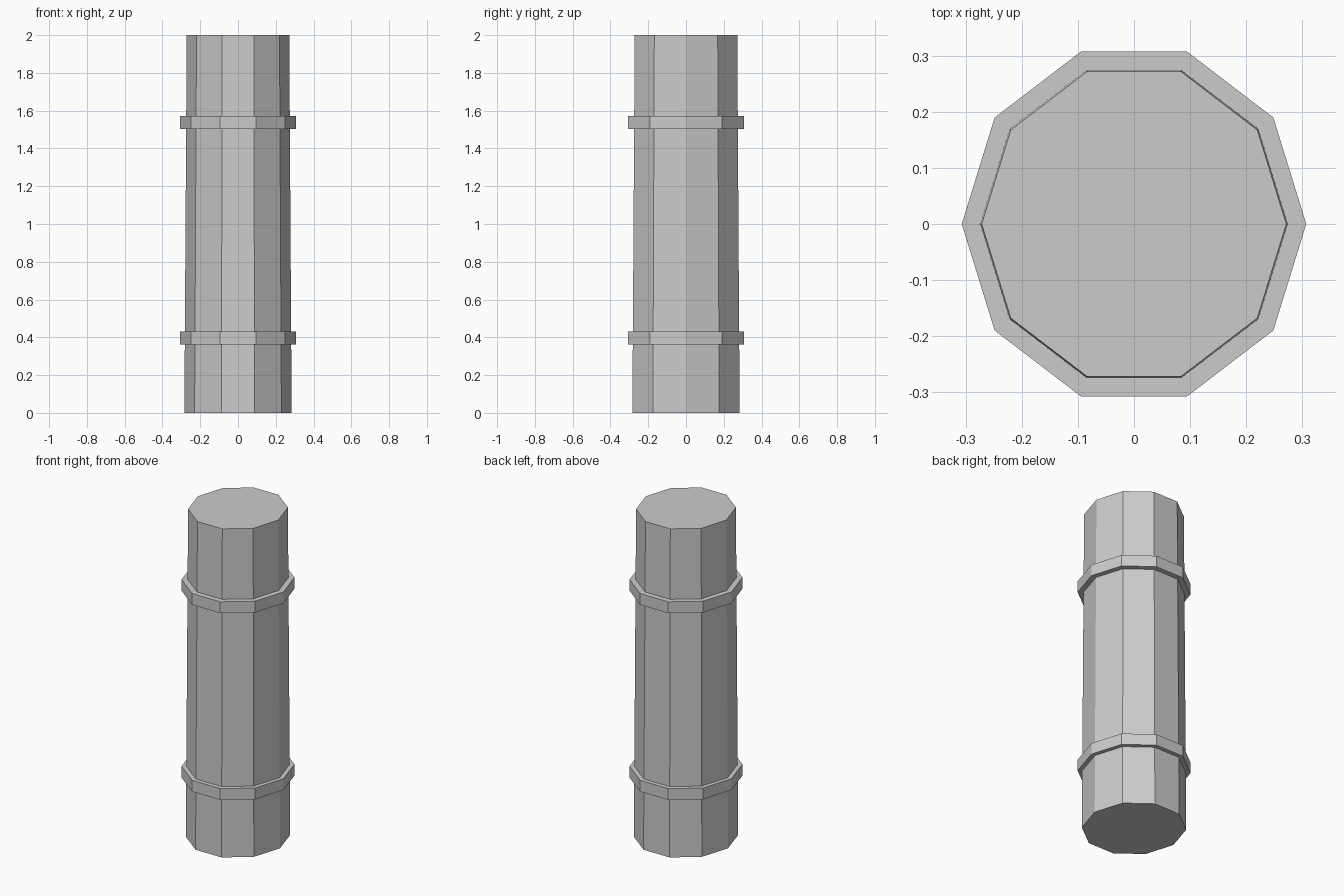
import bpy
import math

if "Cube" in bpy.data.objects:
    bpy.data.objects.remove(bpy.data.objects["Cube"])

SIDES = 10
# Stretch so the ten-sided outline is equally wide in x and y
Y_STRETCH = 1 / math.sin(math.radians(72))

grey = bpy.data.materials.new("plain grey")
grey.diffuse_color = (0.6, 0.6, 0.6, 1)
grey.use_nodes = True
grey.node_tree.nodes["Principled BSDF"].inputs["Base Color"].default_value = grey.diffuse_color


def ten_sided(name, r_bottom, r_top, z0, z1):
    """Flat-faced ten-sided drum with corners on the x axis."""
    bpy.ops.mesh.primitive_cone_add(
        vertices=SIDES, radius1=r_bottom, radius2=r_top, depth=z1 - z0,
        location=(0, 0, (z0 + z1) / 2), rotation=(0, 0, math.pi / 2))
    ob = bpy.context.object
    ob.name = name
    bpy.ops.object.transform_apply(location=True, rotation=True, scale=False)
    ob.scale.y = Y_STRETCH
    bpy.ops.object.transform_apply(location=False, rotation=False, scale=True)
    ob.data.materials.append(grey)
    return ob


# Slightly tapered shaft
ten_sided("column_shaft", 0.284, 0.2715, 0.0, 2.0)

# Two raised bands around the shaft
ten_sided("lower_band", 0.307, 0.307, 0.362, 0.431)
ten_sided("upper_band", 0.307, 0.307, 1.502, 1.571)
